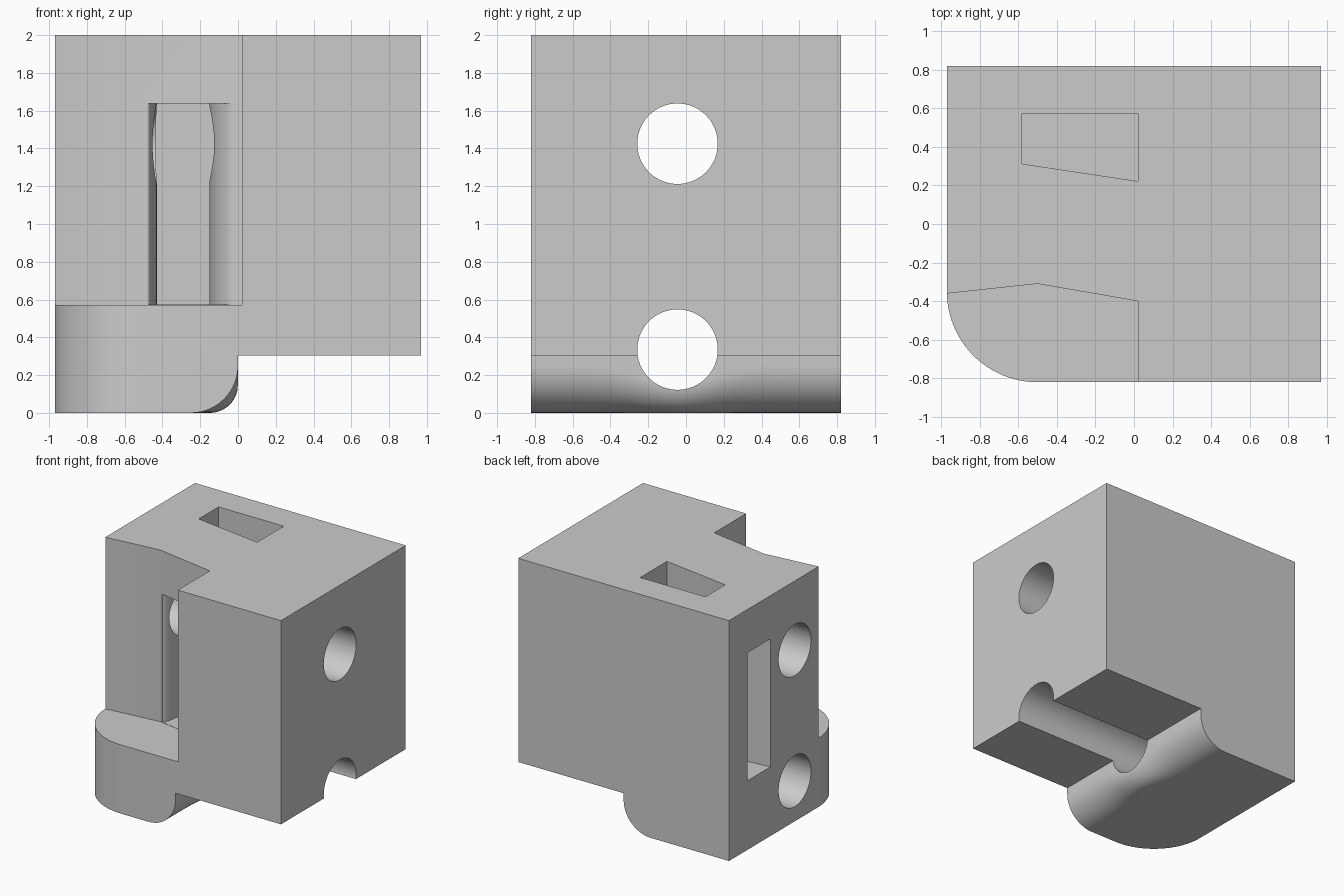
import bpy, bmesh, math

cube = bpy.data.objects.get("Cube")
if cube:
    bpy.data.objects.remove(cube, do_unlink=True)

grey = bpy.data.materials.new("light_grey")
grey.use_nodes = True
COLOUR = (0.6, 0.6, 0.6, 1)
grey.diffuse_color = COLOUR
grey.node_tree.nodes["Principled BSDF"].inputs["Base Color"].default_value = COLOUR


def loft(name, sections):
    """Join matching closed loops of 3D points and cap both ends."""
    bm = bmesh.new()
    rings = [[bm.verts.new(p) for p in s] for s in sections]
    n = len(rings[0])
    for a, b in zip(rings, rings[1:]):
        for i in range(n):
            j = (i + 1) % n
            bm.faces.new((a[i], a[j], b[j], b[i]))
    bm.faces.new(rings[0])
    bm.faces.new(rings[-1])
    bmesh.ops.recalc_face_normals(bm, faces=bm.faces)
    mesh = bpy.data.meshes.new(name)
    bm.to_mesh(mesh)
    bm.free()
    mesh.materials.append(grey)
    obj = bpy.data.objects.new(name, mesh)
    bpy.context.collection.objects.link(obj)
    return obj


def prism(name, outline, low, high):
    return loft(name, [[(x, y, z) for x, y in outline] for z in (low, high)])


def arc(cx, cy, rx, ry, start, end, steps=16):
    angles = [math.radians(start + (end - start) * i / steps) for i in range(steps + 1)]
    return [(cx + rx * math.cos(a), cy + ry * math.sin(a)) for a in angles]


def combine(cutter, operation="DIFFERENCE"):
    cutter.hide_render = True
    mod = block.modifiers.new(cutter.name, "BOOLEAN")
    mod.operation = operation
    mod.solver = "EXACT"
    mod.object = cutter
    bpy.ops.object.modifier_apply(modifier=mod.name)
    bpy.data.objects.remove(cutter, do_unlink=True)


W, D = 0.97, 0.82          # half width and half depth
HOLE_Y, HOLE_R = -0.045, 0.213
FLOOR, CEILING = 0.572, 1.64

# Main block: stepped underside, its round edge tighter around the lower hole
sections = []
for i in range(33):
    y = -D + 2 * D * i / 32
    r = 0.25 - 0.1 * math.exp(-((y - HOLE_Y) / 0.25) ** 2)
    outline = [(-W, 2), (-W, 0)] + arc(-r, r, r, r, -90, 0, 14)
    outline += [(0, 0.305), (W, 0.305), (W, 2)]
    sections.append([(x, y, z) for x, z in outline])
block = loft("housing_block", sections)
bpy.context.view_layer.objects.active = block
block.select_set(True)

# Rounded front corner of the foot
corner = arc(-0.5, -0.35, W - 0.5, D - 0.35, 180, 270, 24)
combine(prism("corner_round", corner + [(1.2, -D), (1.2, 1), (-W, 1)], -0.2, 2.2),
        "INTERSECT")

# Front recess with an angled back wall
combine(prism("front_recess", [(-1.2, -0.385), (-0.5, -0.31), (0.02, -0.4),
                               (0.02, -1), (-1.2, -1)], FLOOR, 2.2))

# Inner chamber open to the side, and its opening through the top
combine(prism("chamber", [(-1.2, 0.255), (-0.58, 0.31), (0.022, 0.22),
                          (0.022, 0.575), (-1.2, 0.575)], FLOOR + 0.003, CEILING))
combine(prism("top_slot", [(-0.58, 0.312), (0.02, 0.222), (0.02, 0.573),
                           (-0.58, 0.573)], 1.5, 2.2))

# Waisted passage from the recess to the chamber
right = arc(0, -0.085, 0.152, 0.31, 270, 90, 24)
left = arc(-0.48, 0, 0.05, 0.31, 90, -90, 24)
passage = [(0, -0.45)] + right + [(0, 0.4), (-0.48, 0.4)] + left + [(-0.48, -0.45)]
combine(prism("passage", passage, FLOOR + 0.002, CEILING - 0.002))

# Two round holes running across the full width
for name, z in (("upper_hole", 1.425), ("lower_hole", 0.335)):
    ring = arc(HOLE_Y, z, HOLE_R, HOLE_R, 0, 360, 64)[:-1]
    combine(loft(name, [[(x, y, h) for y, h in ring] for x in (-1.2, 1.2)]))

bpy.ops.object.shade_smooth_by_angle(angle=math.radians(25))
